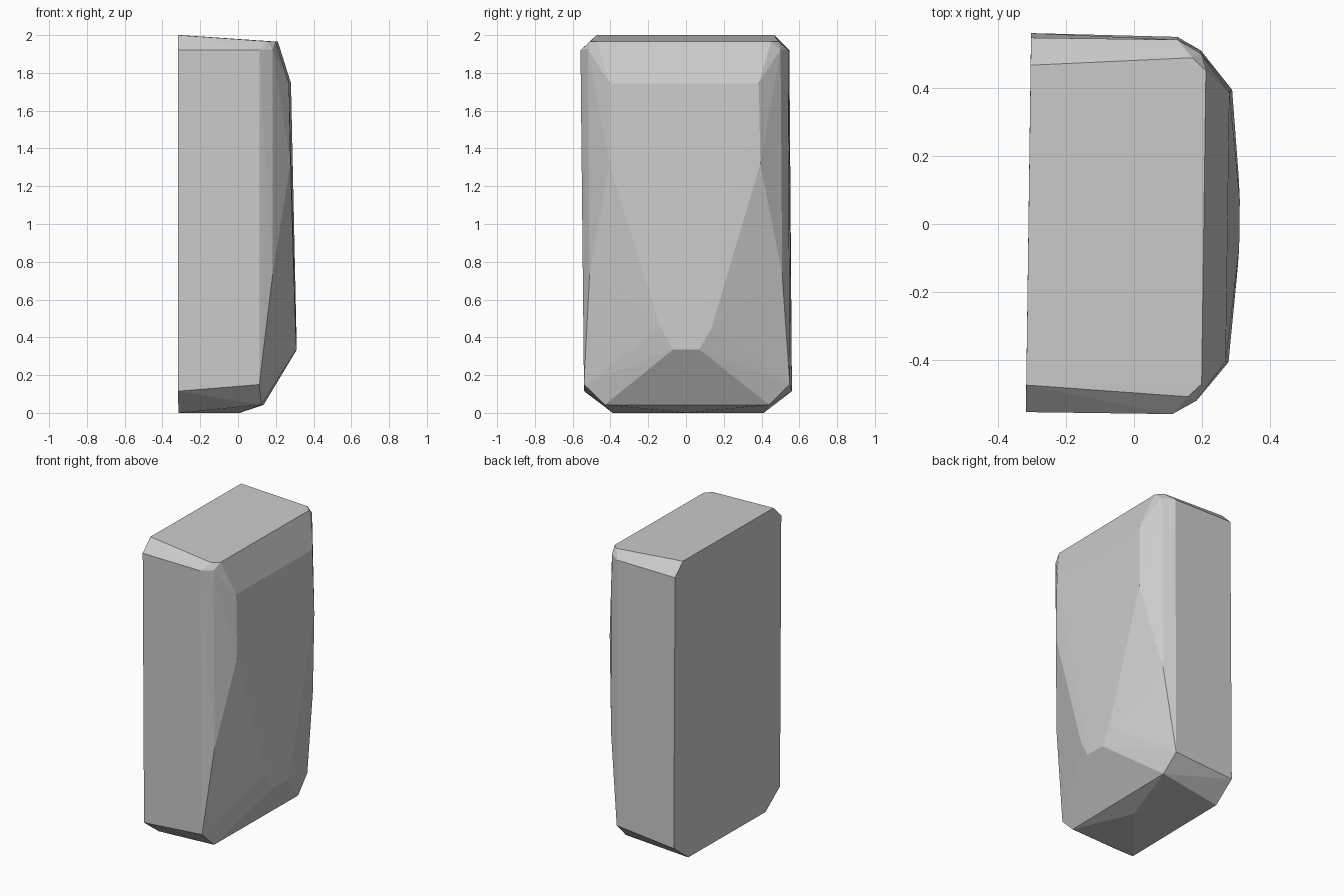
import bpy, bmesh

if "Cube" in bpy.data.objects:
    bpy.data.objects.remove(bpy.data.objects["Cube"])

# Corner points of one half: x depth, y half width, z height
HALF = [
    # flat back panel
    (-.31, .40, 0), (-.31, .55, .115), (-.31, .55, 1.92), (-.31, .47, 2.0),
    # bottom
    (.01, 0, 0), (.13, .435, .043),
    # side panel and its front bevel
    (.12, .545, .15), (.12, .55, 1.92), (.19, .51, .73), (.19, .51, 1.925),
    # top bevel
    (.165, .498, 1.967), (.205, .46, 1.965),
    # raised front panel
    (.275, .395, 1.745), (.283, .40, 1.32), (.306, .135, .45), (.31, .07, .335),
]

bm = bmesh.new()
for x, y, z in HALF:
    for s in ((1, -1) if y else (1,)):
        # slight lean and twist of the block
        bm.verts.new((x + .0136 * y * s, y * s - .0136 * x - .0075 * (z - 1), z))
res = bmesh.ops.convex_hull(bm, input=bm.verts[:])
bmesh.ops.delete(bm, geom=[v for v in bm.verts if not v.link_faces], context='VERTS')
bmesh.ops.dissolve_limit(bm, angle_limit=.01, verts=bm.verts[:], edges=bm.edges[:])
bmesh.ops.recalc_face_normals(bm, faces=bm.faces[:])

mesh = bpy.data.meshes.new("stone_block")
bm.to_mesh(mesh)
bm.free()
block = bpy.data.objects.new("stone_block", mesh)
bpy.context.collection.objects.link(block)

# Plain grey stone
grey = bpy.data.materials.new("stone_grey")
grey.diffuse_color = (.6, .6, .6, 1)
grey.use_nodes = True
grey.node_tree.nodes["Principled BSDF"].inputs["Base Color"].default_value = grey.diffuse_color
mesh.materials.append(grey)
